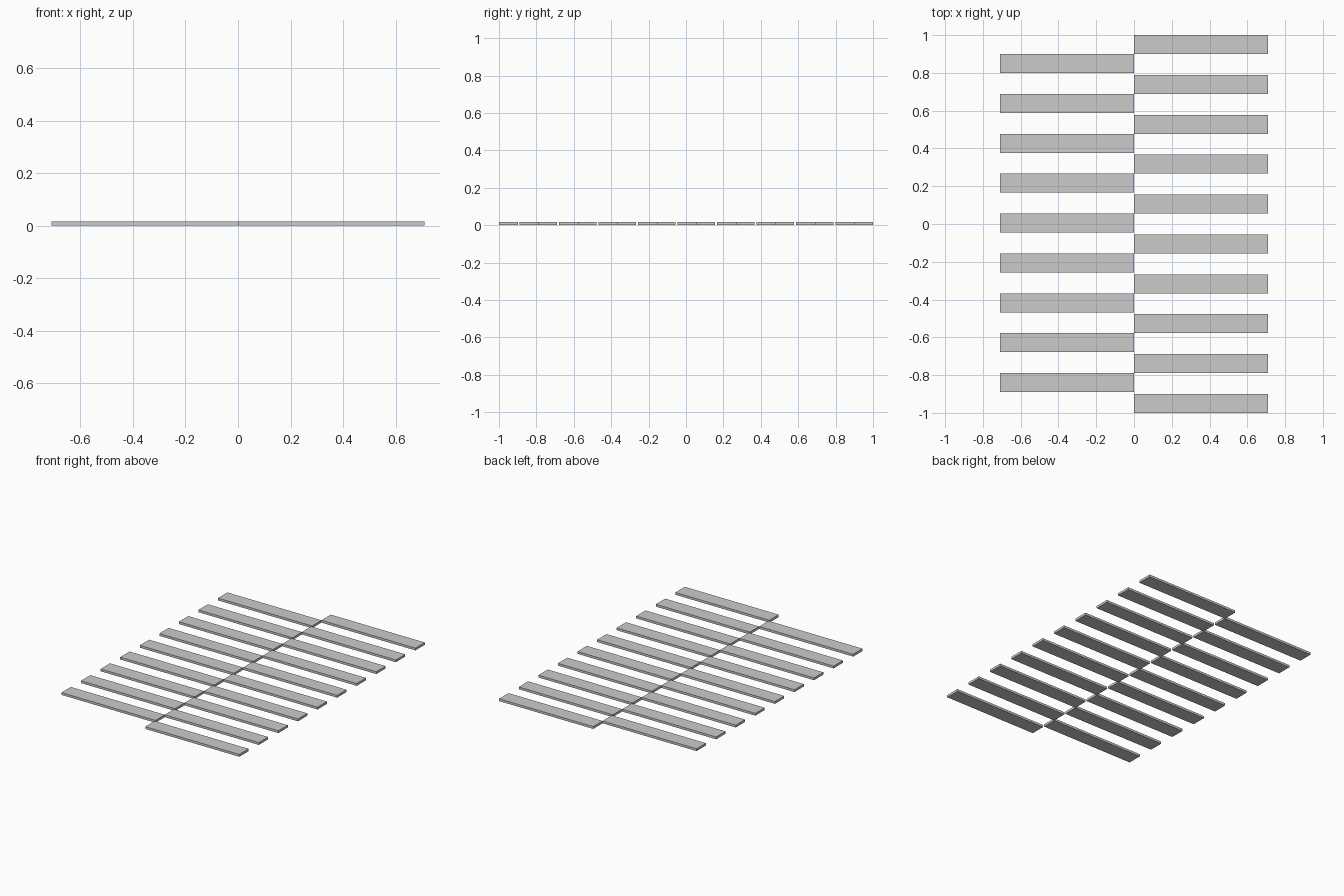
import bpy

if "Cube" in bpy.data.objects:
    bpy.data.objects.remove(bpy.data.objects["Cube"])

LENGTH, WIDTH, THICK = 0.71, 0.1005, 0.016
PITCH = (2.0 - WIDTH) / 9          # spacing of planks within one column


def plank(name, x, y):
    bpy.ops.mesh.primitive_cube_add(size=1, location=(x, y, THICK / 2))
    obj = bpy.context.object
    obj.name = name
    obj.scale = (LENGTH, WIDTH, THICK)
    bpy.ops.object.transform_apply(location=False, rotation=False, scale=True)


# Right column: ten planks from front to back
for i in range(10):
    plank(f"right_plank_{i + 1}", LENGTH / 2, -1 + WIDTH / 2 + i * PITCH)

# Left column: nine planks staggered between, each touching the corner of the plank behind
for i in range(9):
    plank(f"left_plank_{i + 1}", -LENGTH / 2, -1 - WIDTH / 2 + (i + 1) * PITCH)
